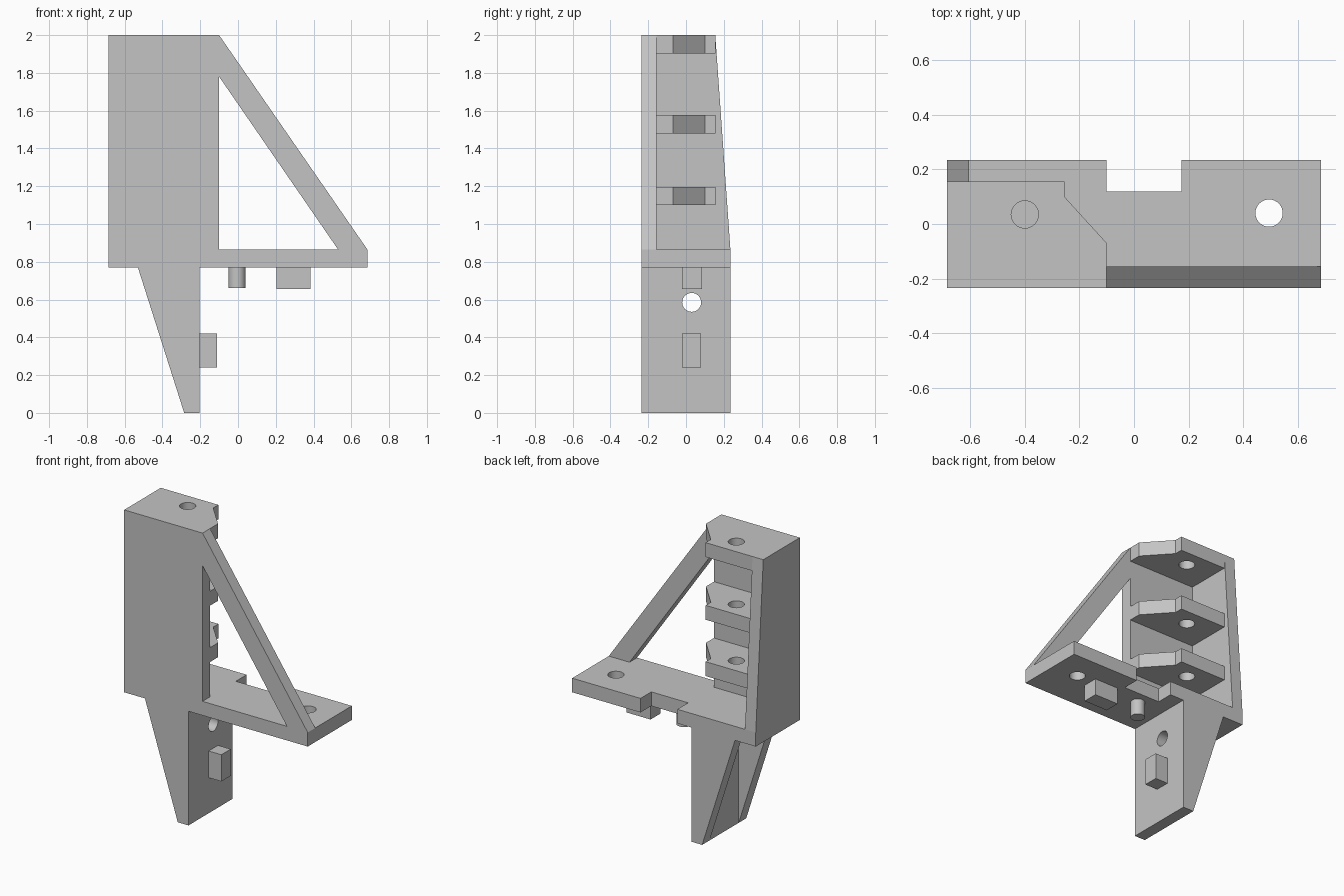
import bpy
import bmesh
import math

if "Cube" in bpy.data.objects:
    bpy.data.objects.remove(bpy.data.objects["Cube"], do_unlink=True)

# Single plain grey plastic
grey = bpy.data.materials.new("plain_grey")
grey.use_nodes = True
colour = (0.55, 0.55, 0.55, 1)
grey.diffuse_color = colour
grey.node_tree.nodes["Principled BSDF"].inputs["Base Color"].default_value = colour

PLACE = {
    "x": lambda u, v, d: (d, u, v),
    "y": lambda u, v, d: (u, d, v),
    "z": lambda u, v, d: (u, v, d),
}


def prism(name, outline, axis, start, end):
    """Extrude a flat outline along an axis."""
    bm = bmesh.new()
    place = PLACE[axis]
    face = bm.faces.new([bm.verts.new(place(u, v, start)) for u, v in outline])
    ext = bmesh.ops.extrude_face_region(bm, geom=[face], use_keep_orig=True)
    shift = place(0, 0, end - start)
    verts = [g for g in ext["geom"] if isinstance(g, bmesh.types.BMVert)]
    bmesh.ops.translate(bm, vec=shift, verts=verts)
    bmesh.ops.recalc_face_normals(bm, faces=bm.faces)
    mesh = bpy.data.meshes.new(name)
    bm.to_mesh(mesh)
    bm.free()
    mesh.materials.append(grey)
    obj = bpy.data.objects.new(name, mesh)
    bpy.context.collection.objects.link(obj)
    return obj


def box(name, x, y, z):
    return prism(name, [(x[0], y[0]), (x[1], y[0]), (x[1], y[1]), (x[0], y[1])], "z", *z)


def circle(u, v, radius, sides=32):
    turns = [2 * math.pi * i / sides for i in range(sides)]
    return [(u + radius * math.cos(a), v + radius * math.sin(a)) for a in turns]


def select_only(obj):
    bpy.ops.object.select_all(action="DESELECT")
    obj.select_set(True)
    bpy.context.view_layer.objects.active = obj


def smooth(obj):
    select_only(obj)
    bpy.ops.object.shade_smooth_by_angle(angle=math.radians(30))


def drill(obj, centre, axis, start, end, radius=0.05):
    """Cut a round through-hole."""
    cutter = prism("hole_cutter", circle(*centre, radius), axis, start, end)
    mod = obj.modifiers.new("hole", "BOOLEAN")
    mod.operation = "DIFFERENCE"
    mod.solver = "EXACT"
    mod.object = cutter
    select_only(obj)
    bpy.ops.object.modifier_apply(modifier=mod.name)
    bpy.data.objects.remove(cutter, do_unlink=True)
    smooth(obj)


LEFT, RIGHT = -0.685, 0.685
FRONT, BACK = -0.235, 0.235
INNER = -0.155            # back of the front panel
DECK, FLOOR, TOP = 0.77, 0.865, 2.0
EDGE = -0.1               # free edge of the tower
WALL = -0.605             # inside of the side wall

# Horizontal deck with rear notch and hole
deck = prism("deck", [(LEFT, FRONT), (RIGHT, FRONT), (RIGHT, BACK), (0.175, BACK),
                      (0.175, 0.12), (EDGE, 0.12), (EDGE, BACK), (LEFT, BACK)],
             "z", DECK, FLOOR)
drill(deck, (0.495, 0.04), "z", 0.7, 0.95)

# Tower: front panel and tapered side wall
box("front_panel", (LEFT, EDGE), (FRONT, INNER), (FLOOR, TOP))
prism("side_wall", [(INNER, FLOOR), (BACK, FLOOR), (0.155, TOP), (INNER, TOP)],
      "x", LEFT, WALL)

# Diagonal brace
prism("diagonal_brace", [(EDGE, TOP), (EDGE, 1.78), (0.53, FLOOR), (RIGHT, FLOOR)],
      "y", FRONT, INNER)

# Three drilled shelves with a cut-off corner
shelf_outline = [(WALL, INNER), (EDGE, INNER), (EDGE, -0.07), (-0.255, 0.1),
                 (-0.255, 0.155), (WALL, 0.155)]
for label, z in (("lower", 1.1), ("middle", 1.48), ("top", 1.903)):
    shelf = prism(label + "_shelf", shelf_outline, "z", z, z + 0.097)
    drill(shelf, (-0.4, 0.035), "z", z - 0.1, z + 0.2)

# Leg: drilled plate with two tapered gussets
leg = box("leg_plate", (-0.285, -0.205), (FRONT, BACK), (0, DECK))
drill(leg, (0.03, 0.585), "x", -0.35, -0.15)
for label, y in (("front", FRONT), ("back", BACK - 0.08)):
    prism(label + "_leg_gusset", [(-0.285, 0), (-0.285, DECK), (-0.53, DECK)],
          "y", y, y + 0.08)

# Locating blocks and round peg
box("leg_block", (-0.205, -0.11), (-0.02, 0.08), (0.24, 0.42))
box("deck_block", (0.205, 0.385), (-0.02, 0.085), (0.657, DECK))
smooth(prism("deck_peg", circle(-0.005, 0.03, 0.045), "z", 0.662, DECK))
